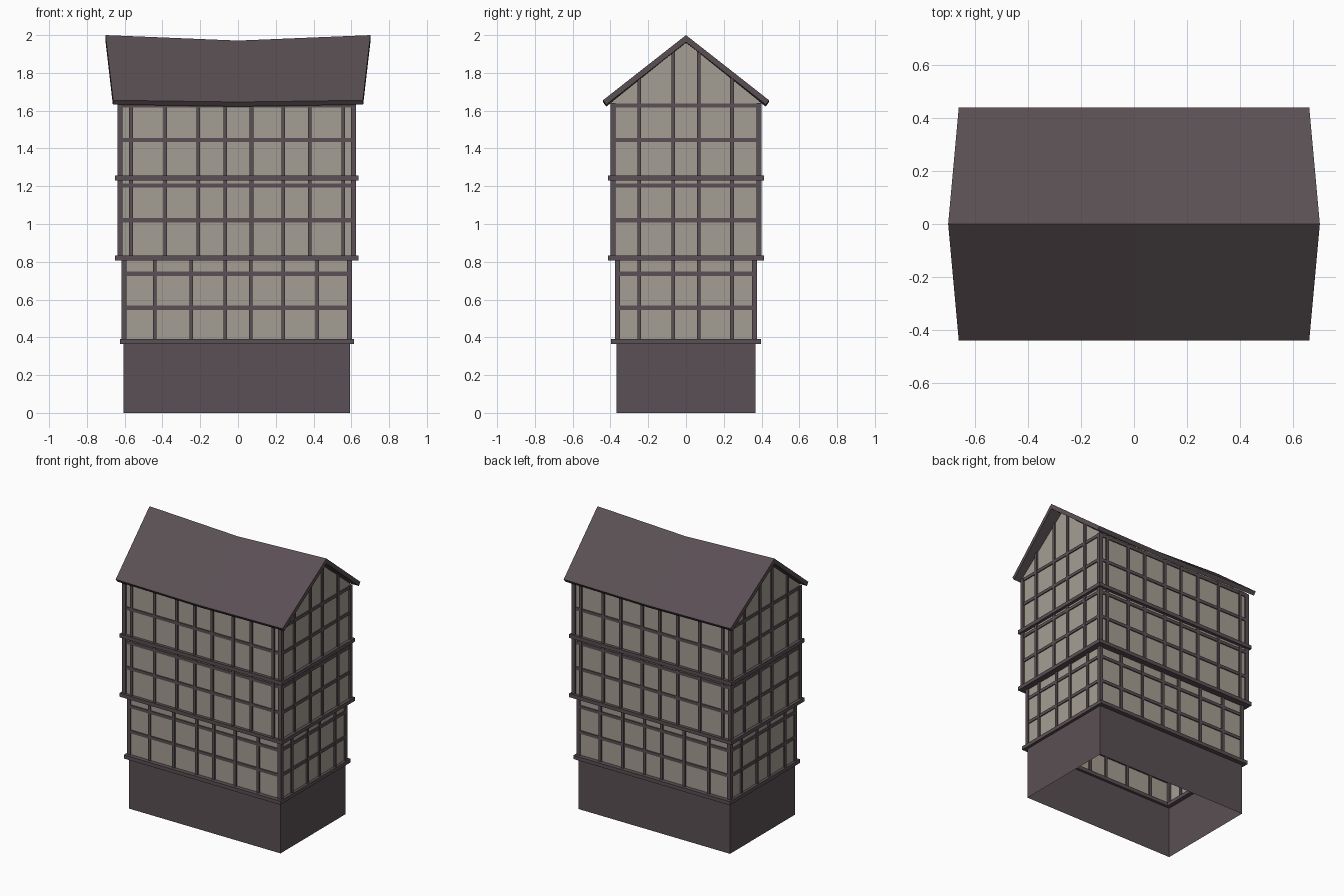
import bpy, bmesh

if "Cube" in bpy.data.objects:
    bpy.data.objects.remove(bpy.data.objects["Cube"])


def material(name, rgb):
    m = bpy.data.materials.new(name)
    m.diffuse_color = (*rgb, 1)
    m.use_nodes = True
    m.node_tree.nodes["Principled BSDF"].inputs["Base Color"].default_value = m.diffuse_color
    return m


DARK = material("dark timber", (0.102, 0.079, 0.089))
PLASTER = material("grey plaster", (0.375, 0.345, 0.295))
CX = -0.006  # the walls sit slightly off centre in x


def make(name, bm, mat):
    me = bpy.data.meshes.new(name)
    bm.to_mesh(me)
    bm.free()
    me.materials.append(mat)
    ob = bpy.data.objects.new(name, me)
    bpy.context.collection.objects.link(ob)
    return ob


def box(bm, x0, x1, y0, y1, z0, z1):
    v = [bm.verts.new((x, y, z)) for z in (z0, z1)
         for x, y in ((x0, y0), (x1, y0), (x1, y1), (x0, y1))]
    for f in ((3, 2, 1, 0), (4, 5, 6, 7), (0, 1, 5, 4), (1, 2, 6, 5), (2, 3, 7, 6), (3, 0, 4, 7)):
        bm.faces.new([v[i] for i in f])
    return v


def roof_under(y):
    return 1.962 - 0.784 * abs(y)


def walls(name, hx, hy, z0, z1, mat, gable=False):
    # Open shell of four walls, optionally with pointed ends
    bm = bmesh.new()
    ring = [(CX - hx, -hy), (CX + hx, -hy), (CX + hx, hy), (CX - hx, hy)]
    lo = [bm.verts.new((x, y, z0)) for x, y in ring]
    hi = [bm.verts.new((x, y, z1)) for x, y in ring]
    for i in range(4):
        j = (i + 1) % 4
        f = [lo[i], lo[j], hi[j], hi[i]]
        if gable and i % 2:
            f.insert(3, bm.verts.new((ring[i][0], 0, roof_under(0))))
        bm.faces.new(f)
    make(name, bm, mat)


def ring_beams(bm, hx, hy, z0, z1, d):
    for s in (-1, 1):
        y = sorted((s * hy, s * (hy - d)))
        box(bm, CX - hx, CX + hx, *y, z0, z1)
        x = sorted((CX + s * hx, CX + s * (hx - d)))
        box(bm, *x, -hy + d, hy - d, z0, z1)


def frame(name, hx, hy, z0, z1, front_x, side_y, rails, gable=False):
    # Corner posts, studs and rails that stick out of the wall by t
    bm = bmesh.new()
    t, w = 0.010, 0.010
    for sx in (-1, 1):
        px = CX + sx * hx
        for sy in (-1, 1):
            py = sy * hy
            xs = sorted((px + sx * t, px - sx * 0.017))
            ys = sorted((py + sy * t, py - sy * 0.017))
            box(bm, *xs, *ys, z0, z1)
        for y in side_y:
            v = box(bm, px - t, px + t, y - w, y + w, z0, z1)
            if gable:
                for p in v[4:]:
                    p.co.z = roof_under(p.co.y)
    for sy in (-1, 1):
        for x in front_x:
            box(bm, x - w, x + w, sy * hy - t, sy * hy + t, z0, z1)
    for z in rails:
        ring_beams(bm, hx + 0.007, hy + 0.007, z - 0.011, z + 0.011, 0.014)
    make(name, bm, DARK)


# Stone base and three storeys
SIDE = (-0.247, -0.068, 0.068, 0.243)
UPPER = (-0.567, -0.385, -0.21, -0.067, 0.071, 0.24, 0.38, 0.557)
LOWER = (-0.441, -0.248, -0.067, 0.068, 0.24, 0.42)
walls("base", 0.60, 0.367, 0, 0.38, DARK)
walls("lower_wall", 0.60, 0.367, 0.38, 0.82, PLASTER)
walls("middle_wall", 0.622, 0.39, 0.82, 1.244, PLASTER)
walls("top_wall", 0.622, 0.39, 1.244, 1.65, PLASTER, True)
frame("lower_frame", 0.60, 0.367, 0.38, 0.82, LOWER, SIDE, (0.557, 0.737))
frame("middle_frame", 0.622, 0.39, 0.82, 1.244, UPPER, SIDE, (1.02, 1.203))
frame("top_frame", 0.622, 0.39, 1.244, 1.64, UPPER, SIDE, (1.445, 1.628), True)

# Ledge beams between storeys
for name, hx, hy, z in (("lower_ledge", 0.62, 0.398, 0.378),
                        ("middle_ledge", 0.644, 0.412, 0.82),
                        ("top_ledge", 0.644, 0.412, 1.244)):
    bm = bmesh.new()
    ring_beams(bm, hx, hy, z - 0.013, z + 0.013, 0.05)
    make(name, bm, DARK)

# Sagging roof: gable profile at three stations, ridge longer than eaves
PROFILE = ((-0.44, 1.655), (0, 2.0), (0.44, 1.655), (0.422, 1.632), (0, 1.963), (-0.422, 1.632))
bm = bmesh.new()
rows = []
for s in (-1, 0, 1):
    row = []
    for y, z in PROFILE:
        k = 1 - abs(y) / 0.44
        drop = (0.009 + 0.02 * k) if s == 0 else 0
        row.append(bm.verts.new((s * (0.661 + 0.04 * k), y, z - drop)))
    rows.append(row)
for a, b in zip(rows, rows[1:]):
    for i in range(6):
        j = (i + 1) % 6
        bm.faces.new((a[i], a[j], b[j], b[i]))
for r in (rows[0], rows[2]):
    bm.faces.new((r[0], r[1], r[4], r[5]))
    bm.faces.new((r[1], r[2], r[3], r[4]))
bmesh.ops.recalc_face_normals(bm, faces=bm.faces)
make("roof", bm, DARK)
